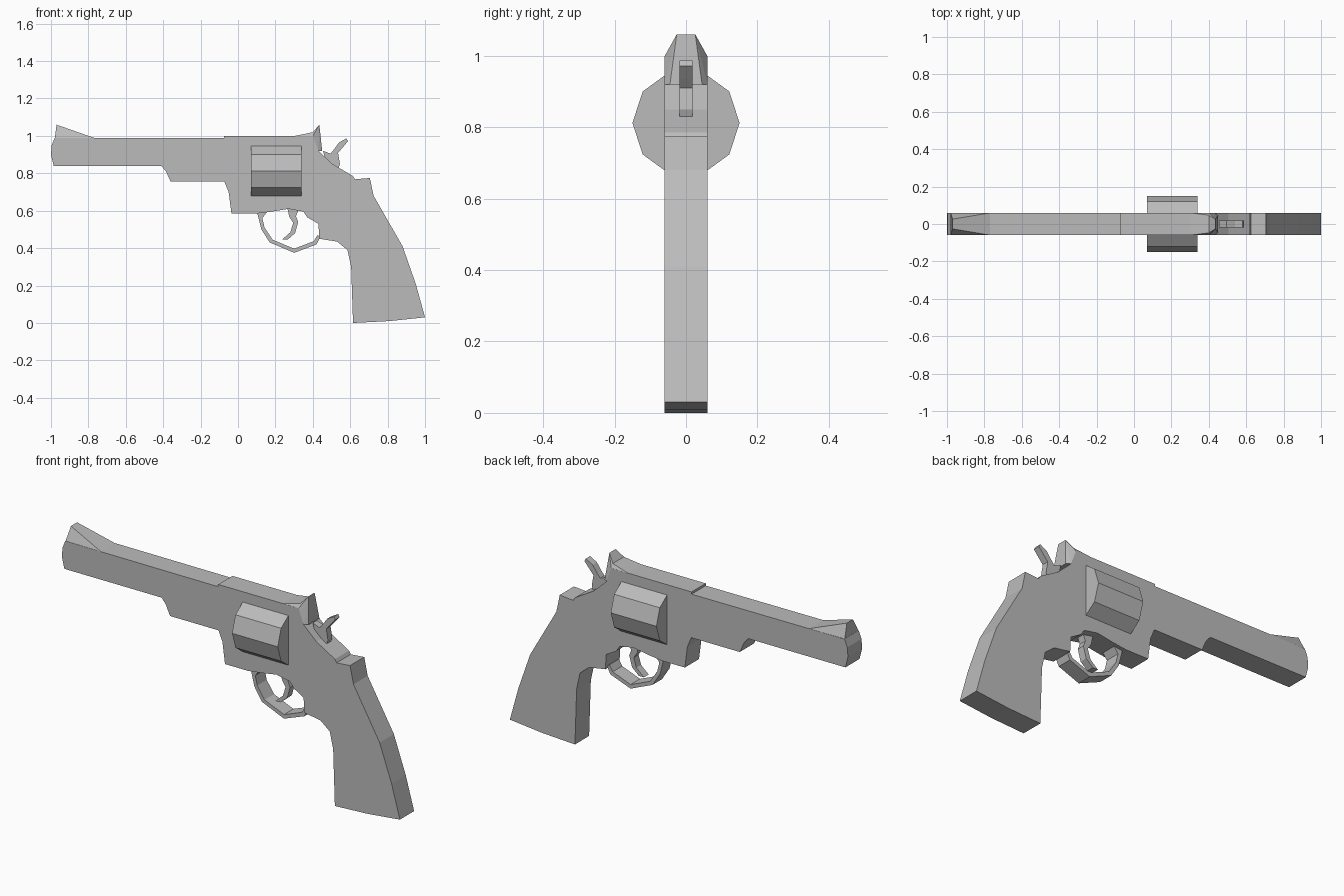
import bpy, bmesh, math

cube = bpy.data.objects.get("Cube")
if cube:
    bpy.data.objects.remove(cube, do_unlink=True)

# Single flat metal colour
grey = bpy.data.materials.new("gunmetal grey")
grey.use_nodes = True
COLOUR = (0.5, 0.5, 0.5, 1)
grey.diffuse_color = COLOUR
grey.node_tree.nodes["Principled BSDF"].inputs["Base Color"].default_value = COLOUR


def finish(name, bm):
    bmesh.ops.recalc_face_normals(bm, faces=bm.faces)
    mesh = bpy.data.meshes.new(name)
    bm.to_mesh(mesh)
    bm.free()
    mesh.materials.append(grey)
    obj = bpy.data.objects.new(name, mesh)
    bpy.context.collection.objects.link(obj)
    return obj


def extrude(name, points, offset):
    """Closed solid swept from a flat outline along an offset."""
    bm = bmesh.new()
    face = bm.faces.new([bm.verts.new(p) for p in points])
    new = bmesh.ops.extrude_face_region(bm, geom=[face], use_keep_orig=True)["geom"]
    bmesh.ops.translate(bm, vec=offset, verts=[v for v in new if isinstance(v, bmesh.types.BMVert)])
    return finish(name, bm)


def slab(name, outline, half):
    """Side outline (x, z) given a thickness across y."""
    return extrude(name, [(x, -half, z) for x, z in outline], (0, 2 * half, 0))


def tapered(name, points):
    """Convex wedge from (x, z, half width) points mirrored across y."""
    bm = bmesh.new()
    for x, z, w in points:
        for side in (-w, w):
            bm.verts.new((x, side, z))
    result = bmesh.ops.convex_hull(bm, input=bm.verts)
    bmesh.ops.delete(bm, geom=result["geom_interior"], context="VERTS")
    bmesh.ops.dissolve_limit(bm, angle_limit=0.02, verts=bm.verts, edges=bm.edges)
    return finish(name, bm)


W = 0.06

# Barrel and frame with grip, as one side profile
barrel = [(-0.985, 0.84), (-0.41, 0.84), (-0.385, 0.81), (-0.36, 0.755), (-0.073, 0.755)]
frame_bottom = [(-0.05, 0.70), (-0.035, 0.585), (0.10, 0.585), (0.18, 0.595), (0.27, 0.61),
                (0.35, 0.595), (0.37, 0.565), (0.43, 0.53), (0.435, 0.45)]
grip = [(0.53, 0.435), (0.585, 0.39), (0.605, 0.3), (0.615, 0), (0.81, 0.01), (1, 0.03),
        (0.95, 0.21), (0.88, 0.41), (0.725, 0.68), (0.705, 0.775), (0.625, 0.768), (0.615, 0.785)]
frame_top = [(0.505, 0.85), (0.43, 0.92), (0.40, 1), (-0.075, 1), (-0.075, 0.988)]
muzzle = [(-0.98, 0.99), (-0.996, 0.95), (-1, 0.9)]
slab("barrel_frame_and_grip", barrel + frame_bottom + grip + frame_top + muzzle, W)

# Sights rising from the top strap
tapered("front_sight", [(-0.98, 0.985, W), (-0.765, 0.988, W), (-0.97, 1.06, 0.026), (-0.87, 1.025, 0.034)])
tapered("rear_sight_ramp", [(0.30, 0.999, W), (0.40, 0.999, W), (0.40, 1.02, 0.047)])
tapered("rear_sight", [(0.40, 0.999, W), (0.43, 0.92, W), (0.40, 1.02, 0.047),
                       (0.435, 1.06, 0.026), (0.45, 0.92, 0.045)])

# Ten-sided cylinder
ring = [math.tau * i / 10 for i in range(10)]
extrude("cylinder", [(0.07, 0.15 * math.cos(a), 0.812 + 0.15 * math.sin(a)) for a in ring], (0.27, 0, 0))

# Hammer
slab("hammer", [(0.455, 0.92), (0.495, 0.905), (0.515, 0.93), (0.54, 0.965), (0.58, 0.987), (0.588, 0.972),
                (0.557, 0.935), (0.535, 0.91), (0.545, 0.85), (0.53, 0.81), (0.47, 0.86)], 0.018)

# Trigger guard and trigger
slab("trigger_guard", [(0.10, 0.60), (0.125, 0.5), (0.17, 0.43), (0.30, 0.375), (0.42, 0.42), (0.44, 0.46),
                       (0.425, 0.47), (0.405, 0.437), (0.30, 0.397), (0.185, 0.445), (0.142, 0.51),
                       (0.13, 0.56), (0.16, 0.60)], 0.04)
slab("trigger", [(0.26, 0.63), (0.275, 0.565), (0.295, 0.535), (0.28, 0.485), (0.235, 0.445), (0.265, 0.445),
                 (0.305, 0.48), (0.322, 0.54), (0.31, 0.57), (0.33, 0.62)], 0.02)
